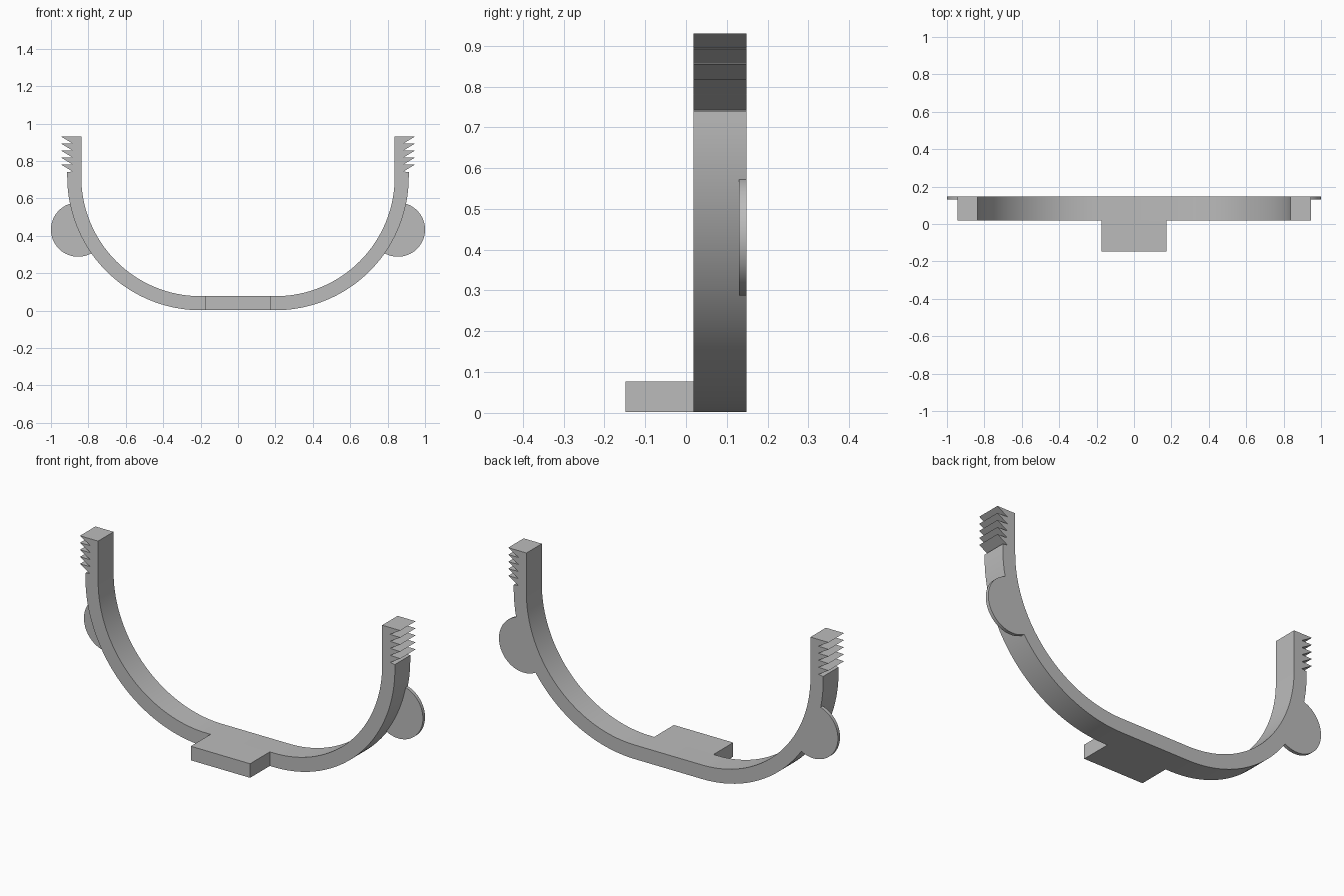
import bpy, bmesh
from math import sin, cos, pi, radians
from mathutils import Vector

cube = bpy.data.objects.get("Cube")
if cube:
    bpy.data.objects.remove(cube)

grey = bpy.data.materials.new("plain grey")
grey.use_nodes = True
colour = (0.5, 0.5, 0.5, 1)
grey.diffuse_color = colour
grey.node_tree.nodes["Principled BSDF"].inputs["Base Color"].default_value = colour

BACK, FRONT, TAB_FRONT = 0.148, 0.018, -0.148
THICK = 0.075
BEND = Vector((0.2, 0.715))      # centre of the corner bend (x, z)
R_OUT = 0.713
TOP = 0.93


def extrude_profile(name, points, y0, y1):
    """Solid from an x-z outline, running from y0 to y1."""
    bm = bmesh.new()
    face = bm.faces.new([bm.verts.new((x, y0, z)) for x, z in points])
    side = bmesh.ops.extrude_face_region(bm, geom=[face])
    verts = [g for g in side["geom"] if isinstance(g, bmesh.types.BMVert)]
    bmesh.ops.translate(bm, verts=verts, vec=(0, y1 - y0, 0))
    bmesh.ops.recalc_face_normals(bm, faces=bm.faces)
    mesh = bpy.data.meshes.new(name)
    bm.to_mesh(mesh)
    bm.free()
    mesh.materials.append(grey)
    obj = bpy.data.objects.new(name, mesh)
    bpy.context.collection.objects.link(obj)
    bpy.ops.object.select_all(action="DESELECT")
    obj.select_set(True)
    bpy.context.view_layer.objects.active = obj
    bpy.ops.object.shade_smooth_by_angle(angle=radians(25))
    return obj


def bend(radius, steps=40):
    """Quarter arc from the flat bottom up to the vertical arm."""
    return [(BEND.x + radius * sin(a), BEND.y - radius * cos(a))
            for a in (i * pi / 2 / steps for i in range(steps + 1))]


# Curved band with saw teeth on the outside of both arm tips
outer = bend(R_OUT) + [(BEND.x + R_OUT, 0.74)]
teeth = []
for i in range(5):
    tip = TOP - i * 0.0375
    teeth = [(0.885, tip - 0.036), (0.945, tip)] + teeth
inner = bend(R_OUT - THICK)
half = outer + teeth + [(BEND.x + R_OUT - THICK, TOP)] + inner[::-1]
mirrored = [(-x, z) for x, z in half]
extrude_profile("band", half + mirrored[::-1], FRONT, BACK)

# Flat tab reaching forward from the bottom
extrude_profile("front_tab",
                [(-0.175, 0.002), (0.175, 0.002), (0.175, 0.077), (-0.175, 0.077)],
                TAB_FRONT, FRONT)

# Thin round ears, trimmed where they meet the band
ear_centre = Vector((0.855, 0.433))
ear = []
for i in range(96):
    a = i * 2 * pi / 96
    p = ear_centre + 0.145 * Vector((cos(a), sin(a)))
    reach = p - BEND
    if reach.length < R_OUT - 0.002:
        p = BEND + reach.normalized() * (R_OUT - 0.002)
    ear.append(p)
for name, s in (("left_ear", 1), ("right_ear", -1)):
    extrude_profile(name, [(s * p.x, p.y) for p in ear], 0.13, BACK)
